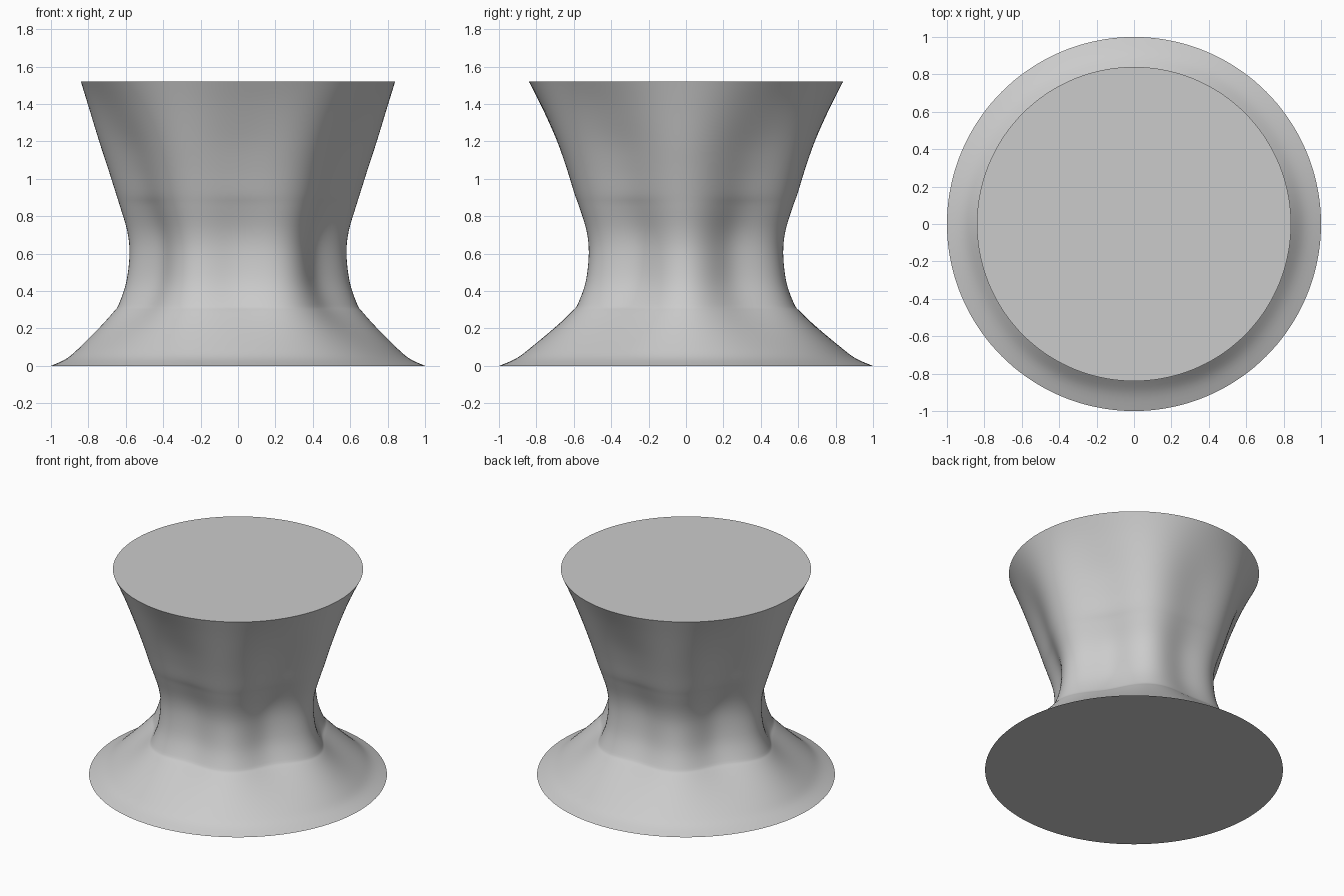
import bpy
import bmesh
from math import cos, sin, pi, radians

cube = bpy.data.objects.get("Cube")
if cube:
    bpy.data.objects.remove(cube, do_unlink=True)

SEGMENTS = 144
STEPS = 4

# Profile: height, half width along x, depth of the six flutes
PROFILE = [
    (0.00, 1.00, 0.0), (0.04, 0.915, 0.004), (0.10, 0.845, 0.009),
    (0.20, 0.745, 0.019), (0.29, 0.664, 0.028), (0.33, 0.637, 0.032),
    (0.45, 0.597, 0.036), (0.60, 0.58, 0.036), (0.72, 0.592, 0.036),
    (0.85, 0.63, 0.033), (0.92, 0.652, 0.030), (1.05, 0.693, 0.030),
    (1.20, 0.742, 0.027), (1.38, 0.797, 0.014), (1.52, 0.84, 0.0),
]


def smooth_rows(points):
    """Catmull-Rom interpolation along the profile."""
    last = len(points) - 1
    rows = []
    for i in range(last):
        a, b, c, d = (points[min(max(i + k, 0), last)] for k in (-1, 0, 1, 2))
        for s in range(STEPS):
            t = s / STEPS
            rows.append([
                0.5 * (2 * q + (r - p) * t + (2 * p - 5 * q + 4 * r - w) * t * t
                       + (3 * q - p - 3 * r + w) * t ** 3)
                for p, q, r, w in zip(a, b, c, d)])
    return rows + [points[-1]]


# Fluted, waisted body lofted between two round caps
bm = bmesh.new()
rings = []
for z, half, flute in smooth_rows(PROFILE):
    mean = half - 1.35 * flute
    ring = []
    for i in range(SEGMENTS):
        a = 2 * pi * i / SEGMENTS
        r = mean + flute * (cos(6 * a) + 0.35 * cos(4 * a))
        ring.append(bm.verts.new((r * cos(a), r * sin(a), z)))
    rings.append(ring)
for low, high in zip(rings, rings[1:]):
    for i in range(SEGMENTS):
        j = (i + 1) % SEGMENTS
        bm.faces.new((low[i], low[j], high[j], high[i]))
bm.faces.new(rings[0][::-1])
bm.faces.new(rings[-1])

mesh = bpy.data.meshes.new("fluted_pedestal")
bm.to_mesh(mesh)
bm.free()
body = bpy.data.objects.new("fluted_pedestal", mesh)
bpy.context.collection.objects.link(body)

# Single plain grey
grey = bpy.data.materials.new("light grey")
grey.use_nodes = True
color = (0.6, 0.6, 0.6, 1)
grey.diffuse_color = color
grey.node_tree.nodes["Principled BSDF"].inputs["Base Color"].default_value = color
mesh.materials.append(grey)

# Smooth sides, crisp cap rims
bpy.ops.object.select_all(action="DESELECT")
body.select_set(True)
bpy.context.view_layer.objects.active = body
bpy.ops.object.shade_smooth_by_angle(angle=radians(35))
